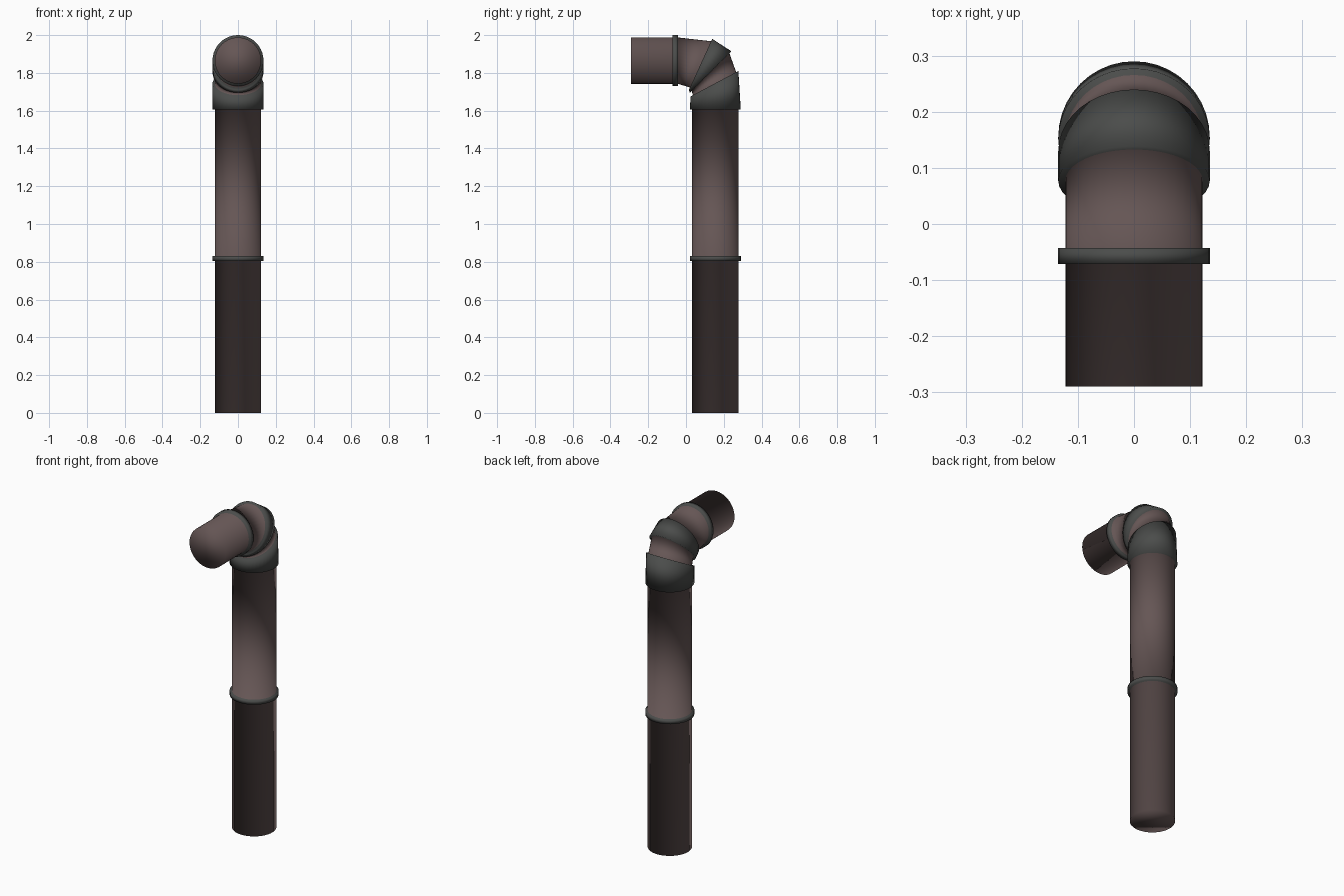
import bpy, bmesh
from math import sin, cos, pi, radians

if "Cube" in bpy.data.objects:
    bpy.data.objects.remove(bpy.data.objects["Cube"])

SIDES = 40
PIPE_R, BAND_R = 0.1225, 0.135


def material(name, color):
    m = bpy.data.materials.new(name)
    m.diffuse_color = color
    m.use_nodes = True
    m.node_tree.nodes["Principled BSDF"].inputs["Base Color"].default_value = m.diffuse_color
    return m


# Cuts along the pipe: centre y, centre z, tilt in degrees, mitre stretch,
# and whether the section after the cut is a raised band
cuts = [
    (0.155, 0.00, 0, 1.0, False),       # foot
    (0.155, 0.805, 0, 1.0, True),       # middle ring
    (0.155, 0.83, 0, 1.0, False),
    (0.155, 1.605, 0, 1.0, True),       # elbow collar
    (0.151, 1.743, 28, 1.06, False),
    (0.130, 1.805, 45, 1.15, True),     # elbow band
    (0.077, 1.845, 65.5, 1.10, False),
    (-0.043, 1.865, 90, 1.0, True),     # outlet ring
    (-0.071, 1.865, 90, 1.0, False),    # outlet
    (-0.290, 1.865, 90, 1.0, False),
]

bm = bmesh.new()


def ring(cut, radius):
    cy, cz, tilt, stretch, _ = cut
    a = radians(tilt)
    verts = []
    for i in range(SIDES):
        t = 2 * pi * i / SIDES
        d = radius * stretch * sin(t)
        verts.append(bm.verts.new((radius * cos(t), cy + d * cos(a), cz + d * sin(a))))
    return verts


def bridge(lo, hi, mat):
    for i in range(SIDES):
        j = (i + 1) % SIDES
        bm.faces.new((lo[i], lo[j], hi[j], hi[i])).material_index = mat


# Continuous pipe skin, stepping out and back at each band
prev = ring(cuts[0], PIPE_R)
bm.faces.new(prev[::-1])
band = False
for k, cut in enumerate(cuts[1:], 1):
    cur = ring(cut, BAND_R if band else PIPE_R)
    bridge(prev, cur, int(band))
    prev = cur
    if cut[4] != band:
        band = cut[4]
        step = ring(cut, BAND_R if band else PIPE_R)
        bridge(prev, step, 1)
        prev = step
bm.faces.new(prev)

bmesh.ops.recalc_face_normals(bm, faces=bm.faces[:])
for f in bm.faces:
    f.smooth = True     # soft shading rolls over the steps and end caps

mesh = bpy.data.meshes.new("elbow_pipe")
bm.to_mesh(mesh)
bm.free()
mesh.materials.append(material("brown_pipe", (0.13, 0.092, 0.09, 1)))
mesh.materials.append(material("dark_band", (0.07, 0.073, 0.07, 1)))
bpy.context.collection.objects.link(bpy.data.objects.new("elbow_pipe", mesh))
